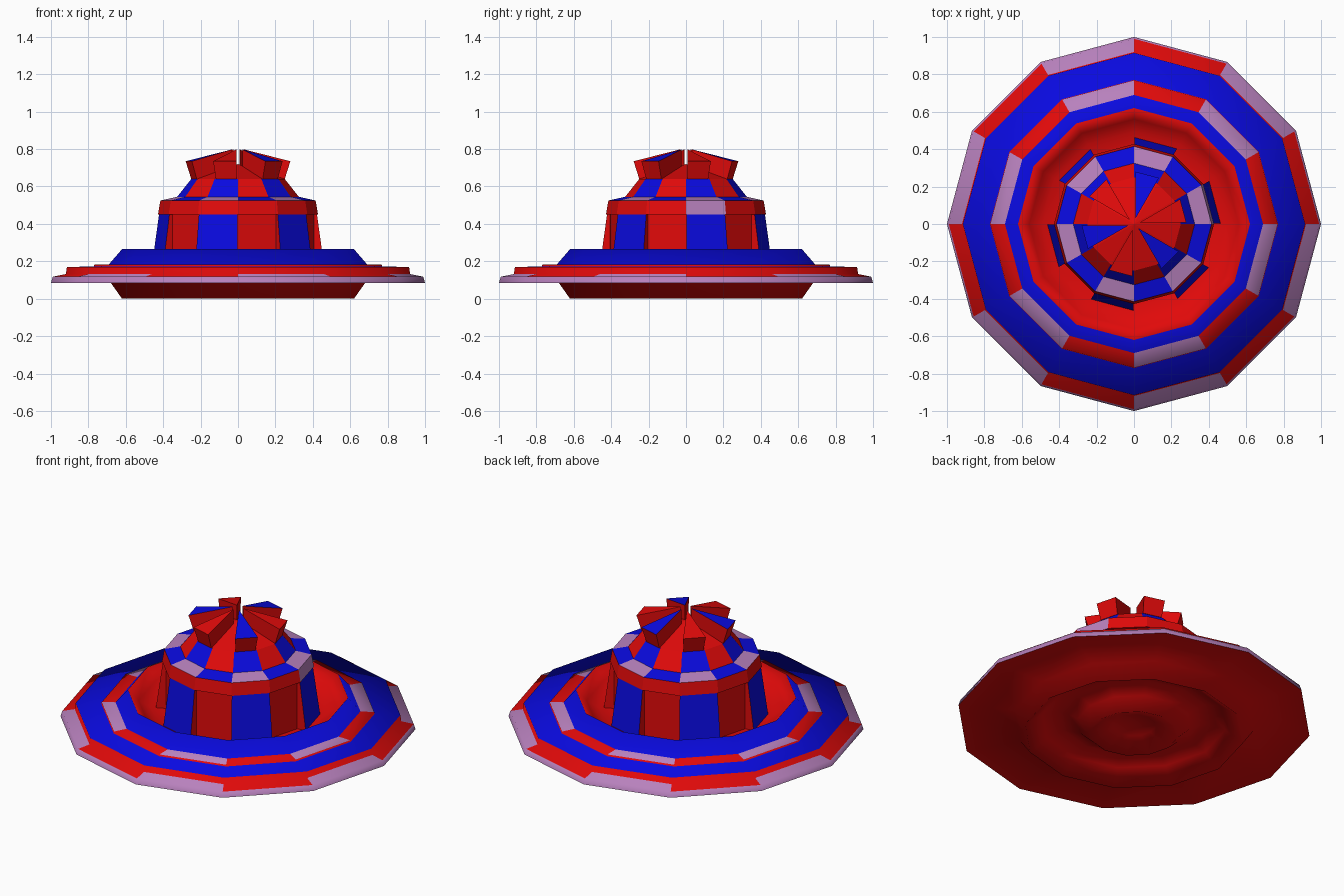
import bpy, bmesh, math

if "Cube" in bpy.data.objects:
    bpy.data.objects.remove(bpy.data.objects["Cube"], do_unlink=True)

SIDES = 12
RED, BLUE, LAVENDER = range(3)


def make_material(name, rgb):
    mat = bpy.data.materials.new(name)
    mat.use_nodes = True
    colour = (*rgb, 1)
    mat.diffuse_color = colour
    mat.node_tree.nodes["Principled BSDF"].inputs["Base Color"].default_value = colour
    return mat


materials = [make_material("red", (0.75, 0.003, 0.003)),
             make_material("blue", (0.003, 0.003, 0.75)),
             make_material("lavender", (0.48, 0.22, 0.51))]


def point(sector, r, z):
    a = 2 * math.pi * sector / SIDES
    return (r * math.cos(a), r * math.sin(a), z)


def finish(name, bm):
    mesh = bpy.data.meshes.new(name)
    bm.to_mesh(mesh)
    bm.free()
    for mat in materials:
        mesh.materials.append(mat)
    obj = bpy.data.objects.new(name, mesh)
    bpy.context.collection.objects.link(obj)


def alternate(even, odd):
    return lambda s: odd if s % 2 else even


def lathe(name, profile, colours, smooth=False):
    """Turn a profile into 12 sectors, outside on the right of its direction.
    Each band takes a colour, or a rule from sector number to colour."""
    bm = bmesh.new()
    rings = []
    for r, z in profile:
        if r == 0:
            rings.append([bm.verts.new((0, 0, z))] * SIDES)
        else:
            rings.append([bm.verts.new(point(s, r, z)) for s in range(SIDES)])
    for band, (low, high) in enumerate(zip(rings, rings[1:])):
        rule = colours[band] if isinstance(colours, list) else colours
        for s in range(SIDES):
            n = (s + 1) % SIDES
            corners = list(dict.fromkeys((low[s], low[n], high[n], high[s])))
            face = bm.faces.new(corners)
            face.material_index = rule(s) if callable(rule) else rule
            face.smooth = smooth
    finish(name, bm)


def wedge(bm, s, profile, gap, top_colour, outer_colour):
    """Red-sided block over one sector, kept a parallel gap off its borders.
    Profile runs inner-bottom, outer-bottom, outer-top, inner-top."""
    a, b = [], []
    for r, z in profile:
        inset = gap / r * SIDES / (2 * math.pi)
        a.append(bm.verts.new(point(s + inset, r, z)))
        b.append(bm.verts.new(point(s + 1 - inset, r, z)))
    faces = [bm.faces.new(a), bm.faces.new(b[::-1])]
    for i, colour in enumerate((RED, outer_colour, top_colour, RED)):
        j = (i + 1) % 4
        face = bm.faces.new((a[j], a[i], b[i], b[j]))
        face.material_index = colour
        faces.append(face)
    bmesh.ops.recalc_face_normals(bm, faces=faces)


# Underside: central dimple, ring groove, sloping foot and flat brim bottom
lathe("underside",
      [(0, 0.075), (0.12, 0.055), (0.25, 0), (0.32, 0.065), (0.42, 0.105),
       (0.52, 0.075), (0.62, 0), (0.68, 0.085), (1.0, 0.085)], RED, smooth=True)

# Stepped brim with striped rings, curling over into a sunken red trough
striped = alternate(RED, LAVENDER)
lathe("brim",
      [(1.0, 0.085), (0.99, 0.118), (0.92, 0.132), (0.915, 0.17), (0.77, 0.172),
       (0.768, 0.182), (0.69, 0.184), (0.62, 0.265),
       (0.56, 0.2), (0.49, 0.16), (0.38, 0.155)],
      [LAVENDER, striped, RED, BLUE, RED, striped, BLUE, RED, RED, RED], smooth=True)

# Drum: recessed wall, band, shoulder ring and chequered cone
lathe("drum",
      [(0.405, 0.14), (0.405, 0.45), (0.428, 0.45), (0.415, 0.525), (0.325, 0.545),
       (0.25, 0.64)],
      [RED, RED, lambda s: RED if s else LAVENDER,
       alternate(LAVENDER, BLUE), alternate(BLUE, RED)])

# Flared panels standing out from every second side of the drum
panels = bmesh.new()
for s in range(0, SIDES, 2):
    wedge(panels, s, [(0.40, 0.15), (0.464, 0.15), (0.422, 0.452), (0.40, 0.452)],
          0.002, BLUE, BLUE)
finish("drum_panels", panels)

# Crown: low cone with raised, slightly separated wedges on alternate sectors
lathe("crown_cone", [(0.25, 0.64), (0, 0.72)], RED)
crown = bmesh.new()
for s in range(0, SIDES, 2):
    top = BLUE if s % 4 == 2 else RED
    wedge(crown, s, [(0.034, 0.64), (0.25, 0.64), (0.28, 0.735), (0.034, 0.798)],
          0.008, top, RED)
finish("crown_wedges", crown)
